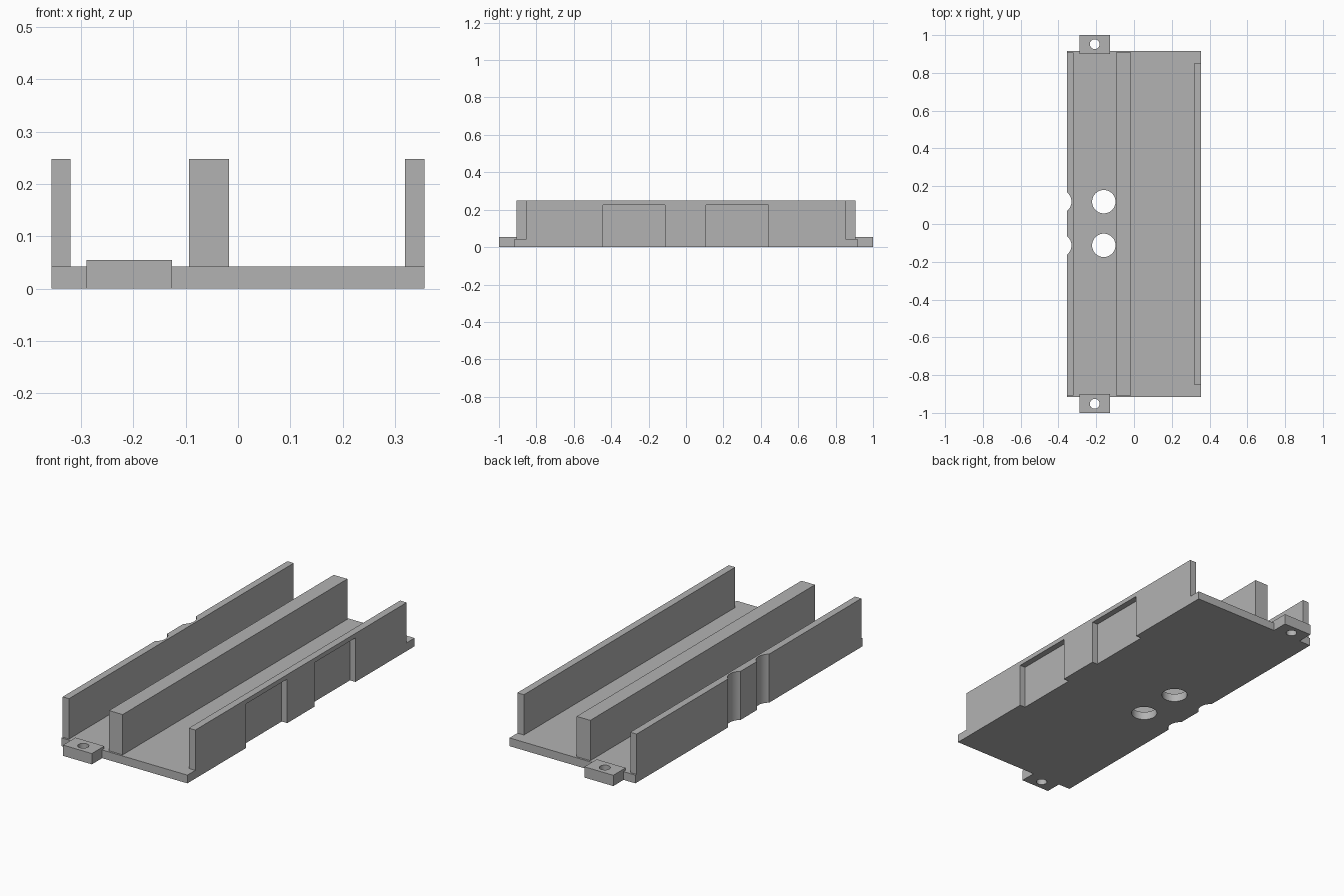
import bpy
import math

if "Cube" in bpy.data.objects:
    bpy.data.objects.remove(bpy.data.objects["Cube"], do_unlink=True)

grey = bpy.data.materials.new("plain_grey")
grey.use_nodes = True
colour = (0.45, 0.45, 0.45, 1)
grey.diffuse_color = colour
grey.node_tree.nodes["Principled BSDF"].inputs["Base Color"].default_value = colour


def box(name, x0, x1, y0, y1, z0, z1):
    bpy.ops.mesh.primitive_cube_add(
        size=1, location=((x0 + x1) / 2, (y0 + y1) / 2, (z0 + z1) / 2))
    obj = bpy.context.object
    obj.name = name
    obj.scale = (x1 - x0, y1 - y0, z1 - z0)
    bpy.ops.object.transform_apply(location=False, rotation=False, scale=True)
    obj.data.materials.append(grey)
    return obj


def rod(name, x, y, radius):
    bpy.ops.mesh.primitive_cylinder_add(
        vertices=48, radius=radius, depth=1, location=(x, y, 0))
    obj = bpy.context.object
    obj.name = name
    obj.data.materials.append(grey)
    return obj


def cut(target, cutters):
    # Apply each cut, then drop the cutters
    bpy.context.view_layer.objects.active = target
    for cutter in cutters:
        mod = target.modifiers.new("cut", "BOOLEAN")
        mod.operation = "DIFFERENCE"
        mod.solver = "EXACT"
        mod.object = cutter
        bpy.ops.object.modifier_apply(modifier=mod.name)


def smooth(obj):
    bpy.ops.object.select_all(action="DESELECT")
    obj.select_set(True)
    bpy.context.view_layer.objects.active = obj
    bpy.ops.object.shade_smooth_by_angle(angle=math.radians(30))


HALF_W, FLOOR, TOP = 0.356, 0.042, 0.248

# Floor plate and the three upright rails
base = box("base_plate", -HALF_W, HALF_W, -0.917, 0.917, 0, FLOOR)
right_rail = box("right_rail", -HALF_W, -0.32, -0.907, 0.907, FLOOR, TOP)
middle_rail = box("middle_rail", -0.094, -0.017, -0.907, 0.907, FLOOR, TOP)
left_rail = box("left_rail", 0.319, HALF_W, -0.853, 0.853, FLOOR, TOP)

# Round floor holes and the matching grooves in the right rail
holes = [rod("hole_cutter", -0.16, y, 0.062) for y in (-0.113, 0.118)]
grooves = [rod("groove_cutter", -0.393, y, 0.062) for y in (-0.113, 0.118)]

# Shallow pockets in the outside of the left rail, open at the bottom
pockets = [box("pocket_cutter", 0.325, 0.5, y - 0.166, y + 0.166, -0.1, 0.225)
           for y in (-0.277, 0.274)]

cut(base, holes + grooves + pockets)
cut(right_rail, grooves)
cut(left_rail, pockets)

# Mounting tabs with screw holes at both ends
tabs, screws = [], []
for name, side in (("front_tab", -1), ("back_tab", 1)):
    y0, y1 = sorted((0.9 * side, side))
    tab = box(name, -0.289, -0.126, y0, y1, 0, 0.055)
    screw = rod("screw_cutter", -0.208, 0.952 * side, 0.026)
    cut(tab, [screw])
    tabs.append(tab)
    screws.append(screw)

# Trim the floor under the tabs so the surfaces meet without overlap
trims = [box("trim_cutter", -0.289, -0.126, min(0.9 * s, s), max(0.9 * s, s),
             -0.1, 0.1) for s in (-1, 1)]
cut(base, trims)

for cutter in holes + grooves + pockets + screws + trims:
    bpy.data.objects.remove(cutter, do_unlink=True)

for part in [base, right_rail] + tabs:
    smooth(part)
